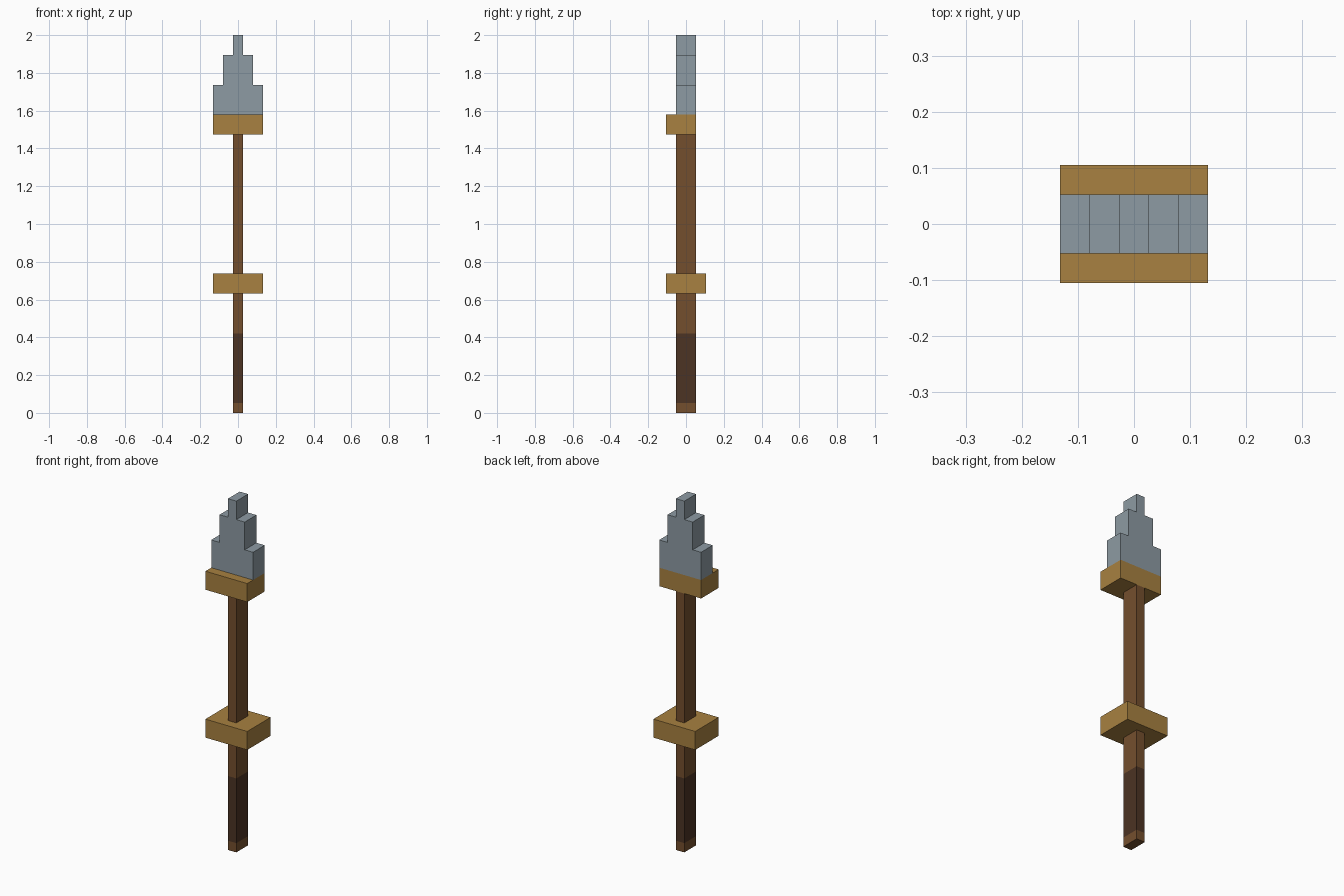
import bpy
import bmesh

old = bpy.data.objects.get("Cube")
if old:
    bpy.data.objects.remove(old, do_unlink=True)

U = 2 / 38  # block size: the spear is 38 blocks tall


def material(name, rgb):
    mat = bpy.data.materials.new(name)
    mat.use_nodes = True
    color = (*rgb, 1)
    mat.diffuse_color = color
    mat.node_tree.nodes["Principled BSDF"].inputs["Base Color"].default_value = color
    return mat


brown = material("brown wood", (0.175, 0.078, 0.027))
dark = material("dark grip", (0.072, 0.033, 0.017))
gold = material("gold", (0.392, 0.22, 0.052))
steel = material("grey steel", (0.27, 0.328, 0.367))


def extruded(name, outline, y0, y1, mats):
    """Extrude an x-z outline, given in blocks, from y0 to y1."""
    bm = bmesh.new()
    face = bm.faces.new([bm.verts.new((x * U, y0 * U, z * U)) for x, z in outline])
    new = bmesh.ops.extrude_face_region(bm, geom=[face])["geom"]
    moved = [v for v in new if isinstance(v, bmesh.types.BMVert)]
    bmesh.ops.translate(bm, verts=moved, vec=(0, (y1 - y0) * U, 0))
    bmesh.ops.recalc_face_normals(bm, faces=bm.faces)
    mesh = bpy.data.meshes.new(name)
    bm.to_mesh(mesh)
    bm.free()
    for mat in mats:
        mesh.materials.append(mat)
    obj = bpy.data.objects.new(name, mesh)
    bpy.context.collection.objects.link(obj)
    return obj


def box(half_width, z0, z1):
    return [(-half_width, z0), (half_width, z0), (half_width, z1), (-half_width, z1)]


# Shaft, cut at the ends of the dark grip
shaft = extruded("shaft", box(0.5, 0, 28), -1, 1, [brown, dark])
bm = bmesh.new()
bm.from_mesh(shaft.data)
for z in (1, 8):
    bmesh.ops.bisect_plane(bm, geom=bm.verts[:] + bm.edges[:] + bm.faces[:],
                           plane_co=(0, 0, z * U), plane_no=(0, 0, 1))
for face in bm.faces:
    face.material_index = int(U < face.calc_center_median().z < 8 * U)
bm.to_mesh(shaft.data)
bm.free()

# Hand guard and the collar under the blade, which sticks out at the front only
extruded("hand_guard", box(2.5, 12, 14), -2, 2, [gold])
extruded("blade_collar", box(2.5, 28, 30), -2, 1, [gold])

# Stepped blade, mirrored from its right half
half = [(2.5, 30), (2.5, 33), (1.5, 33), (1.5, 36), (0.5, 36), (0.5, 38)]
extruded("blade", half + [(-x, z) for x, z in reversed(half)], -1, 1, [steel])
